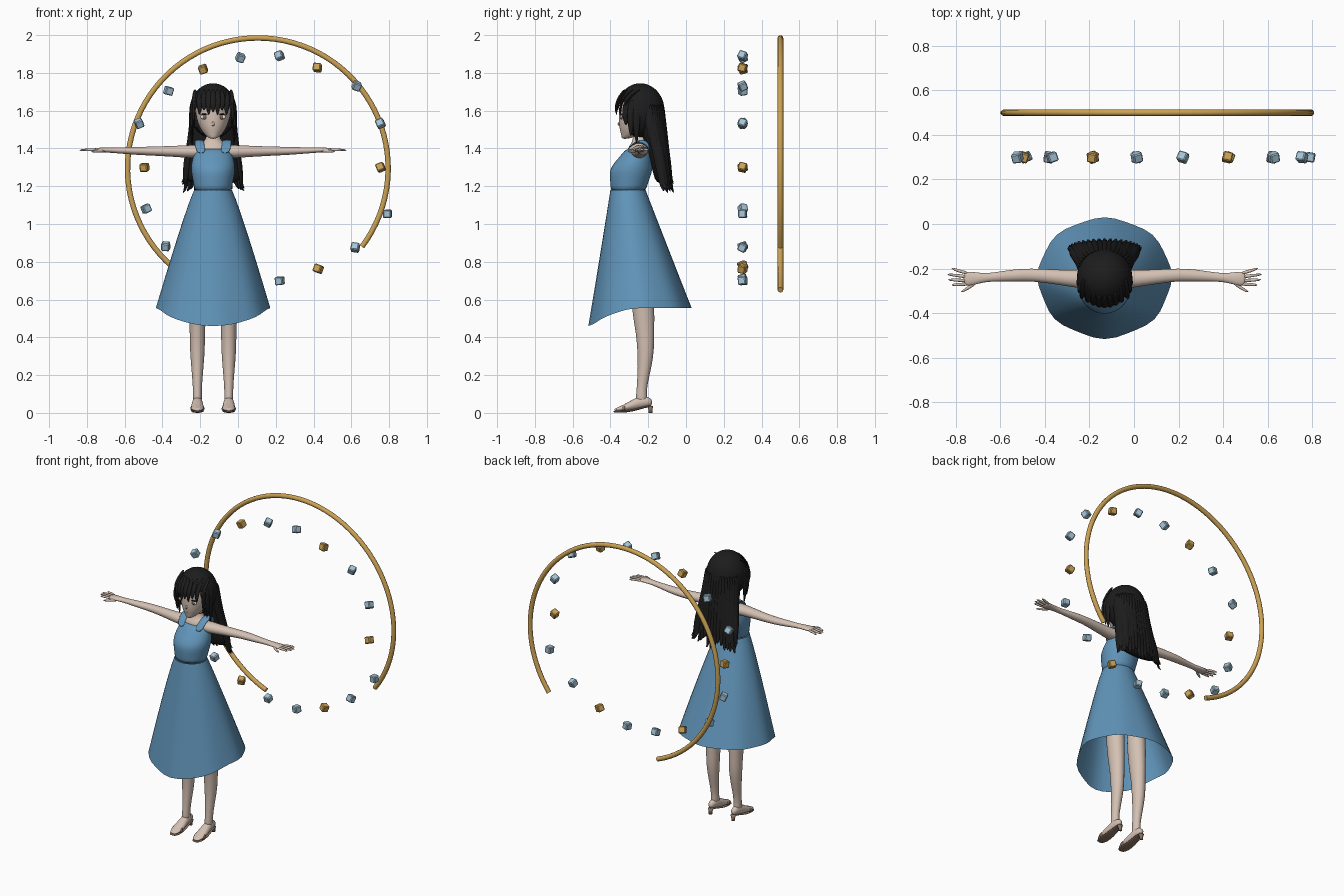
import bpy, bmesh, math, random
from mathutils import Vector, Matrix, Euler

random.seed(4)
if "Cube" in bpy.data.objects:
    bpy.data.objects.remove(bpy.data.objects["Cube"])

MID = -0.132  # x of the figure's centre line
X, Y, Z = Vector((1, 0, 0)), Vector((0, 1, 0)), Vector((0, 0, 1))


def material(name, r, g, b):
    m = bpy.data.materials.new(name)
    m.use_nodes = True
    m.diffuse_color = (r, g, b, 1)
    m.node_tree.nodes["Principled BSDF"].inputs["Base Color"].default_value = (r, g, b, 1)
    return m


skin = material("skin", .66, .53, .45)
black = material("hair_black", .012, .012, .012)
blue = material("dress_blue", .12, .30, .49)
gold = material("gold", .60, .36, .09)
ice = material("ice_blue", .38, .56, .68)
brown = material("shoe_brown", .25, .17, .12)
white = material("eye_white", .85, .85, .85)


def finish(bm, name, mat, smooth=True, subdiv=0):
    bmesh.ops.recalc_face_normals(bm, faces=bm.faces)
    me = bpy.data.meshes.new(name)
    bm.to_mesh(me)
    bm.free()
    me.materials.append(mat)
    for p in me.polygons:
        p.use_smooth = smooth
    ob = bpy.data.objects.new(name, me)
    bpy.context.collection.objects.link(ob)
    if subdiv:
        ob.modifiers.new("smooth", "SUBSURF").levels = subdiv
        ob.modifiers["smooth"].render_levels = subdiv
    return ob


def bridge(bm, rows, caps=True):
    n = len(rows[0])
    for a, b in zip(rows, rows[1:]):
        for i in range(n):
            bm.faces.new((a[i], a[(i + 1) % n], b[(i + 1) % n], b[i]))
    if caps:
        bm.faces.new(rows[0])
        bm.faces.new(rows[-1])


def loft(name, rings, u, v, mat, n=14, subdiv=1):
    """Elliptic rings (centre, radius along u, radius along v) joined in order."""
    bm = bmesh.new()
    rows = []
    for c, ru, rv in rings:
        angles = [math.tau * i / n for i in range(n)]
        rows.append([bm.verts.new(Vector(c) + u * ru * math.cos(a) + v * rv * math.sin(a))
                     for a in angles])
    bridge(bm, rows)
    return finish(bm, name, mat, True, subdiv)


def upright(name, rows, mat, dx=0, n=20):
    """Rows of (z, y, rx, ry) around a vertical axis."""
    return loft(name, [((MID + dx, y, z), rx, ry) for z, y, rx, ry in rows], X, Y, mat, n)


def ellipsoid(name, c, r, mat, seg=16):
    bm = bmesh.new()
    bmesh.ops.create_uvsphere(bm, u_segments=seg, v_segments=seg // 2, radius=1,
                              matrix=Matrix.Translation(c) @ Matrix.Diagonal((*r, 1)))
    return finish(bm, name, mat)


# Open gold arc behind the figure
curve = bpy.data.curves.new("gold_arc", "CURVE")
curve.dimensions = "3D"
curve.bevel_depth = .015
curve.bevel_resolution = 3
curve.use_fill_caps = True
path = curve.splines.new("POLY")
path.points.add(72)
for i, p in enumerate(path.points):
    a = math.radians(-37 + 286 * i / 72)
    p.co = (.105 + .69 * math.cos(a), .5, 1.295 + .69 * math.sin(a), 1)
path.use_smooth = True
curve.materials.append(gold)
bpy.context.collection.objects.link(bpy.data.objects.new("gold_arc", curve))

# Circle of floating cubes, every third one gold
reach = [.64, .68, .67, .61, .60, .59, .60, .63, .68, .61, .64, .65, .60, .595, .61, .62, .66, .72]
for i, r in enumerate(reach):
    a = math.radians(20 * i)
    turn = Euler([random.uniform(-.5, .5) for k in range(3)]).to_matrix().to_4x4()
    bm = bmesh.new()
    bmesh.ops.create_cube(bm, size=.043, matrix=Matrix.Translation(
        (.115 + r * math.cos(a), .3, 1.3 + r * math.sin(a))) @ turn)
    bmesh.ops.bevel(bm, geom=bm.edges[:], offset=.005, segments=1, affect="EDGES")
    finish(bm, "floating_cube", ice if i % 3 else gold, False)

# Skirt with a hem that dips at the front
bm = bmesh.new()
rows = []
for k in range(13):
    row = []
    for i in range(40):
        a = math.tau * i / 40
        hem = .555 - .095 * max(0, -math.sin(a)) ** 2
        z = 1.18 + (hem - 1.18) * k / 12
        t = (1.18 - z) / .63
        wave = 1 + .015 * t * math.cos(8 * a)
        row.append(bm.verts.new((MID + (.1 + .2 * t ** .9) * wave * math.cos(a),
                                 -.307 + .072 * t + (.093 + .17 * t) * wave * math.sin(a), z)))
    rows.append(row)
bridge(bm, rows, False)
finish(bm, "skirt", blue)

# Bodice, torso, neck and head
upright("bodice", [(1.165, -.307, .1, .094), (1.2, -.303, .102, .097), (1.25, -.296, .112, .109),
                   (1.29, -.29, .119, .115), (1.33, -.277, .115, .1), (1.37, -.26, .102, .08),
                   (1.405, -.25, .09, .066)], blue)
upright("chest", [(1.36, -.252, .08, .06), (1.405, -.25, .088, .058), (1.425, -.248, .07, .045),
                  (1.44, -.245, .036, .036), (1.52, -.245, .032, .034)], skin)
head_rows = [(1.45, -.325, .016, .016), (1.47, -.292, .042, .05), (1.5, -.272, .066, .08),
             (1.54, -.257, .084, .099), (1.58, -.25, .093, .106), (1.64, -.245, .098, .11),
             (1.7, -.243, .07, .08)]
upright("head", head_rows, skin, n=24)
loft("nose", [((MID, -.350, 1.545), .004, .003), ((MID, -.362, 1.527), .009, .006),
              ((MID, -.350, 1.518), .006, .003)], X, Y, skin, 8)
ellipsoid("mouth", (MID, -.345, 1.495), (.012, .004, .002), brown)

# Limbs, straps, face details: one pass for each side
fingers = [(-.222, .69, -.198), (-.238, .71, -.226), (-.255, .706, -.25), (-.27, .688, -.274)]
for s, side in ((1, "left"), (-1, "right")):
    def at(x, y, z):
        return MID + s * x, y, z

    arm = [(.03, -.245, 1.385, .045, .03), (.09, -.248, 1.383, .046, .037),
           (.15, -.245, 1.384, .038, .033), (.24, -.236, 1.385, .033, .028),
           (.33, -.228, 1.386, .029, .024), (.4, -.23, 1.387, .029, .022),
           (.52, -.24, 1.39, .018, .015), (.56, -.243, 1.392, .024, .014),
           (.61, -.246, 1.392, .034, .012), (.635, -.246, 1.392, .03, .009)]
    loft(side + "_arm", [(at(x, y, z), a, b) for x, y, z, a, b in arm], Y, Z, skin)
    for y0, x1, y1 in fingers:
        loft(side + "_finger", [(at(.61, y0, 1.392), .009, .009),
                                (at(.66, (y0 + y1) / 2, 1.394), .008, .008),
                                (at(x1, y1, 1.39), .005, .005)], Y, Z, skin, 8)
    loft(side + "_thumb", [(at(.565, -.25, 1.388), .012, .01), (at(.61, -.287, 1.386), .01, .009),
                           (at(.648, -.306, 1.384), .005, .005)], Y, Z, skin, 8)

    upright(side + "_leg", [(.85, -.24, .062, .066), (.6, -.23, .052, .062), (.5, -.223, .045, .058),
                            (.42, -.217, .041, .049), (.34, -.213, .041, .046),
                            (.25, -.217, .034, .038), (.14, -.234, .024, .027),
                            (.09, -.236, .024, .029), (.05, -.236, .026, .034)], skin, s * .083, 14)
    foot = [(-.178, .055, .012, .014), (-.2, .06, .023, .027), (-.25, .056, .028, .036),
            (-.3, .035, .034, .025), (-.35, .021, .035, .013), (-.382, .015, .02, .007)]
    loft(side + "_foot", [(at(.083, y, z), a, b) for y, z, a, b in foot], X, Z, skin)
    sole = [(-.176, .036, .018, .005), (-.22, .032, .025, .005), (-.28, .011, .032, .006),
            (-.35, .006, .037, .006), (-.388, .006, .022, .005)]
    loft(side + "_shoe_sole", [(at(.083, y, z), a, b) for y, z, a, b in sole], X, Z, brown, 12)
    loft(side + "_shoe_heel", [(at(.083, -.19, .036), .018, .016), (at(.083, -.188, .015), .011, .011),
                               (at(.083, -.187, 0), .011, .011)], X, Y, brown, 10, 0)
    loft(side + "_shoe_strap", [(at(.083, -.322, .026), .037, .021),
                                (at(.083, -.34, .02), .038, .018)], X, Z, brown, 12, 0)

    strap = [(.062, -.325, 1.375), (.07, -.3, 1.41), (.073, -.26, 1.438), (.073, -.225, 1.438),
             (.07, -.19, 1.41), (.062, -.175, 1.37)]
    loft(side + "_dress_strap", [(at(*p), .026, .012) for p in strap], X, (Y * .7 + Z).normalized(),
         blue, 10)

    ellipsoid(side + "_eye", at(.047, -.341, 1.567), (.021, .006, .013), white)
    ellipsoid(side + "_iris", at(.045, -.345, 1.567), (.009, .005, .012), brown)
    ellipsoid(side + "_lash", at(.048, -.344, 1.581), (.023, .007, .003), black)
    # Hair framing the face
    for x, y, low in ((.114, -.292, 1.46), (.118, -.262, 1.42), (.104, -.318, 1.52)):
        loft(side + "_side_lock", [(at(x - .008, y + .01, 1.66), .008, .02), (at(x, y, 1.6), .011, .024),
                                   (at(x, y, (1.6 + low) / 2), .01, .02), (at(x - .006, y, low), .002, .003)],
             X, Y, black, 8)

# Hair cap, open over the face
bm = bmesh.new()
bmesh.ops.create_uvsphere(bm, u_segments=32, v_segments=20, radius=1, matrix=Matrix.Translation(
    (MID, -.242, 1.6)) @ Matrix.Diagonal((.125, .128, .145, 1)))
face_side = [f for f in bm.faces if f.calc_center_median().z < 1.64 and f.calc_center_median().y < -.29]
bmesh.ops.delete(bm, geom=face_side, context="FACES")
finish(bm, "hair_cap", black)

# Fringe hugging the cap
for i in range(9):
    x = -.096 + .024 * i
    low = 1.60 - .025 * (i % 2) - .01 * (i == 4)
    rings = []
    for z, w in ((1.715, .006), (1.68, .017), (1.64, .018), ((1.64 + low) / 2, .013), (low, .002)):
        k = max(0, 1 - (x / .127) ** 2 - ((z - 1.6) / .147) ** 2)
        rings.append(((MID + x, -.242 - .13 * math.sqrt(k), z), w, min(w, .008)))
    loft("fringe_lock", rings, X, Y, black, 8)

# Long back hair: a solid core with loose locks around it
back = [(1.64, -.2, .112, .08), (1.54, -.185, .117, .072), (1.44, -.163, .125, .062),
        (1.35, -.143, .14, .05), (1.27, -.128, .152, .047), (1.21, -.118, .15, .04)]
upright("back_hair", back, black, 0, 24)
for i in range(25):
    a = math.radians(-20 + 220 * i / 24)
    u = Vector((-math.sin(a), .4 * math.cos(a), 0)).normalized()
    v = Vector((u.y, -u.x, 0))
    drop = random.uniform(-.03, .035)
    widths = (.008, .017, .019, .02, .018, .013)
    rings = [((MID + rx * math.cos(a), y + ry * math.sin(a), z + drop * k / 5), w, w * .55)
             for k, ((z, y, rx, ry), w) in enumerate(zip(back, widths))]
    rings.append(((MID + .168 * math.cos(a), -.108 + .045 * math.sin(a), 1.19 + drop), .003, .002))
    loft("back_lock", rings, u, v, black, 8)
